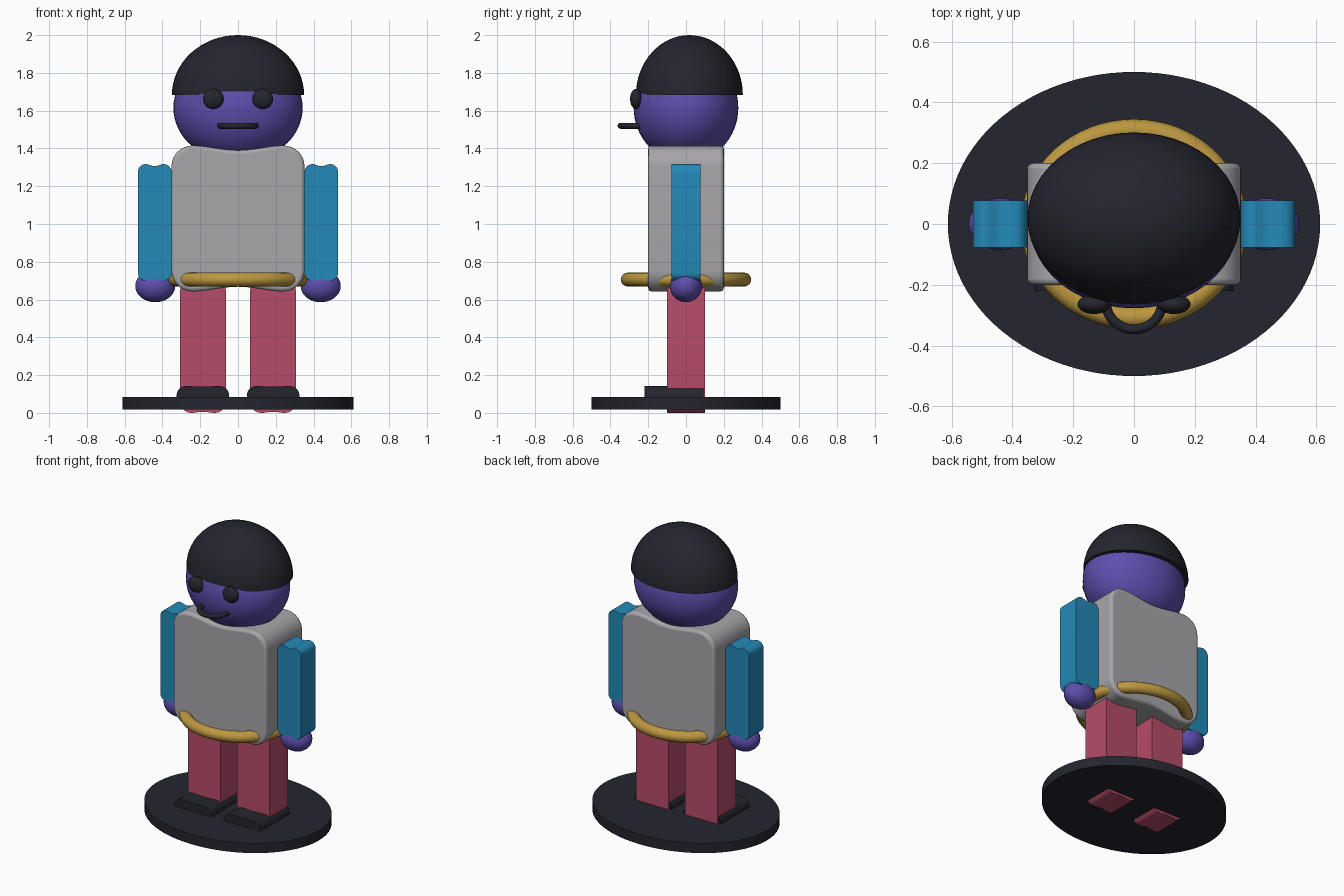
import bpy, bmesh, math
from mathutils import Matrix

old = bpy.data.objects.get("Cube")
if old:
    bpy.data.objects.remove(old, do_unlink=True)


def material(name, r, g, b):
    m = bpy.data.materials.new(name)
    m.use_nodes = True
    m.diffuse_color = (r, g, b, 1)
    m.node_tree.nodes["Principled BSDF"].inputs["Base Color"].default_value = (r, g, b, 1)
    return m


dark = material("charcoal", .018, .018, .028)
purple = material("purple", .11, .075, .42)
grey = material("grey", .39, .38, .40)
gold = material("gold", .50, .31, .05)
blue = material("blue", .018, .25, .48)
red = material("rose red", .47, .072, .14)


def finish(name, bm, mat, smooth=True):
    bmesh.ops.recalc_face_normals(bm, faces=bm.faces)
    me = bpy.data.meshes.new(name)
    bm.to_mesh(me)
    bm.free()
    me.materials.append(mat)
    ob = bpy.data.objects.new(name, me)
    bpy.context.collection.objects.link(ob)
    if smooth:
        bpy.ops.object.select_all(action='DESELECT')
        ob.select_set(True)
        bpy.context.view_layer.objects.active = ob
        bpy.ops.object.shade_smooth_by_angle(angle=math.radians(35))
    return ob


def ellipsoid(name, centre, radii, mat, half=False):
    bm = bmesh.new()
    bmesh.ops.create_uvsphere(bm, u_segments=48, v_segments=32, radius=1)
    if half:
        cut = bmesh.ops.bisect_plane(bm, geom=bm.verts[:] + bm.edges[:] + bm.faces[:], dist=1e-4,
                                     plane_co=(0, 0, 0), plane_no=(0, 0, 1), clear_inner=True)
        bmesh.ops.holes_fill(bm, edges=[e for e in bm.edges if e.is_boundary], sides=0)
    bmesh.ops.transform(bm, verts=bm.verts, matrix=Matrix.Translation(centre) @ Matrix.Diagonal((*radii, 1)))
    return finish(name, bm, mat)


def ring(name, centre, major, minor, stretch, mat, n=64, k=16):
    bm = bmesh.new()
    loops = []
    for i in range(n):
        a = math.tau * i / n
        loop = []
        for j in range(k):
            b = math.tau * j / k
            r = major + minor * math.cos(b)
            loop.append(bm.verts.new((centre[0] + stretch * r * math.cos(a),
                                      centre[1] + r * math.sin(a), centre[2] + minor * math.sin(b))))
        loops.append(loop)
    for i in range(n):
        p, q = loops[i], loops[(i + 1) % n]
        for j in range(k):
            bm.faces.new((p[j], q[j], q[(j + 1) % k], p[(j + 1) % k]))
    return finish(name, bm, mat)


def slab(name, x, y, z, corner, dip, mat, bevel=0.0):
    """Front profile with rounded corners and a shallow dip in both ends, extruded along y."""
    cx, hw = (x[0] + x[1]) / 2, (x[1] - x[0]) / 2
    flat = hw - corner
    top = []
    for i in range(8):
        a = math.pi / 2 * i / 8
        top.append((hw - corner + corner * math.cos(a), -corner + corner * math.sin(a)))
    for i in range(17):
        t = 1 - i / 8
        top.append((flat * t, -dip * math.cos(t * math.pi / 2) ** 2))
    top += [(-px, pz) for px, pz in reversed(top[:8])]
    outline = [(cx + px, z[1] + pz) for px, pz in top]
    outline += [(cx - px, z[0] - pz) for px, pz in top]
    bm = bmesh.new()
    face = bm.faces.new([bm.verts.new((px, y[0], pz)) for px, pz in outline])
    out = bmesh.ops.extrude_face_region(bm, geom=[face])
    moved = [v for v in out["geom"] if isinstance(v, bmesh.types.BMVert)]
    bmesh.ops.translate(bm, verts=moved, vec=(0, y[1] - y[0], 0))
    ob = finish(name, bm, mat)
    if bevel:
        mod = ob.modifiers.new("soft rim", 'BEVEL')
        mod.width = bevel
        mod.segments = 3
        mod.limit_method = 'ANGLE'
        mod.angle_limit = math.radians(50)
    return ob


# Oval stand
bm = bmesh.new()
bmesh.ops.create_cone(bm, cap_ends=True, segments=96, radius1=1, radius2=1, depth=1)
bmesh.ops.transform(bm, verts=bm.verts, matrix=Matrix.Translation((0, 0, .052)) @ Matrix.Diagonal((.612, .5, .066, 1)))
finish("stand", bm, dark)

# Torso and belt
slab("torso", (-.352, .352), (-.2, .2), (.643, 1.415), .11, .025, grey, .018)
ring("belt", (0, 0, .706), .308, .037, 1.08, gold)

# Head, cap and face
ellipsoid("head", (0, 0, 1.615), (.342, .277, .29), purple)
ellipsoid("cap", (0, .018, 1.682), (.35, .283, .318), dark, half=True)
ring("mouth", (0, -.256, 1.52), .09, .016, 1.03, dark)

# Paired parts
for side, s in (("left", 1), ("right", -1)):
    def span(a, b):
        return tuple(sorted((s * a, s * b)))
    slab(side + "_arm", span(.352, .53), (-.077, .077), (.70, 1.317), .042, .011, blue)
    slab(side + "_leg", span(.063, .307), (-.1, .1), (.0, .70), .06, .006, red)
    slab(side + "_shoe", span(.047, .325), (-.22, .092), (.03, .142), .05, .003, dark)
    ellipsoid(side + "_hand", (s * .438, 0, .672), (.106, .085, .086), purple)
    ellipsoid(side + "_eye", (s * .131, -.264, 1.662), (.055, .032, .053), dark)
